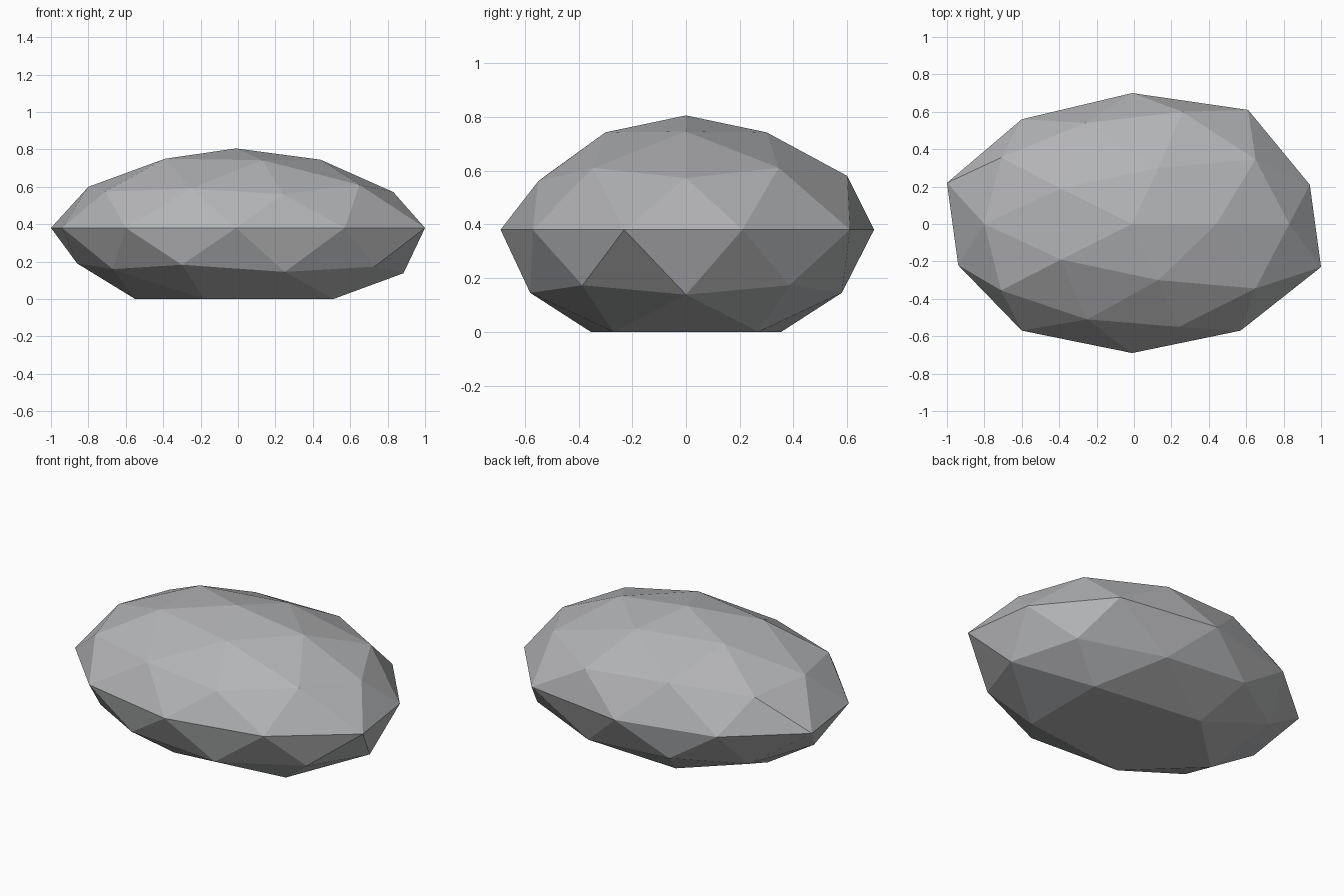
import bpy
import bmesh
from mathutils import Vector

default_cube = bpy.data.objects.get("Cube")
if default_cube:
    bpy.data.objects.remove(default_cube, do_unlink=True)


def make_material(name, colour):
    material = bpy.data.materials.new(name)
    material.use_nodes = True
    material.diffuse_color = colour
    shader = material.node_tree.nodes["Principled BSDF"]
    shader.inputs["Base Color"].default_value = colour
    shader.inputs["Roughness"].default_value = 0.9
    return material


def mirrored(points):
    """Repeat each off-centre point on the other side of y = 0."""
    result = []
    for x, y, z in points:
        result.append(Vector((x, y, z)))
        if y:
            result.append(Vector((x, -y, z)))
    return result


# Worn corners of the stone, ring by ring
WAIST = 0.38
crown = mirrored([(-.01, 0, .805), (.44, 0, .745), (.13, .3, .742), (-.39, .19, .75)])
shoulder = mirrored([(.83, 0, .572), (-.71, .355, .575), (.65, .345, .61), (-.8, 0, .6)])
shoulder += [Vector(p) for p in ((.26, .6, .58), (.24, -.55, .56),
                                 (-.26, .54, .61), (-.25, -.51, .59))]
waist = [Vector((x, y, WAIST)) for x, y in (
    (1, -.23), (.94, .21), (.61, .61), (-.01, .7), (-.6, .56),
    (-1, .22), (-.94, -.22), (-.6, -.57), (-.01, -.69), (.57, -.57))]
belly = mirrored([(.885, 0, .138), (.25, .58, .145), (-.67, .36, .16),
                  (.73, .385, .173), (-.3, .59, .183), (-.86, 0, .19)])
base = mirrored([(.51, .27, 0), (-.18, .355, 0), (-.55, 0, 0), (0, 0, 0)])
corners = crown + shoulder + waist + belly + base

# Flattened icosphere whose vertices settle onto the nearest worn corner
bm = bmesh.new()
bmesh.ops.create_icosphere(bm, subdivisions=2, radius=1)
for vert in bm.verts:
    rough = Vector((vert.co.x, vert.co.y * 0.7, WAIST + vert.co.z * 0.42))
    vert.co = min(corners, key=lambda corner: (corner - rough).length)
for face in bm.faces:
    face.smooth = False
bmesh.ops.recalc_face_normals(bm, faces=bm.faces[:])

mesh = bpy.data.meshes.new("stone")
bm.to_mesh(mesh)
bm.free()
mesh.materials.append(make_material("stone grey", (0.45, 0.455, 0.465, 1)))
stone = bpy.data.objects.new("stone", mesh)
bpy.context.collection.objects.link(stone)
